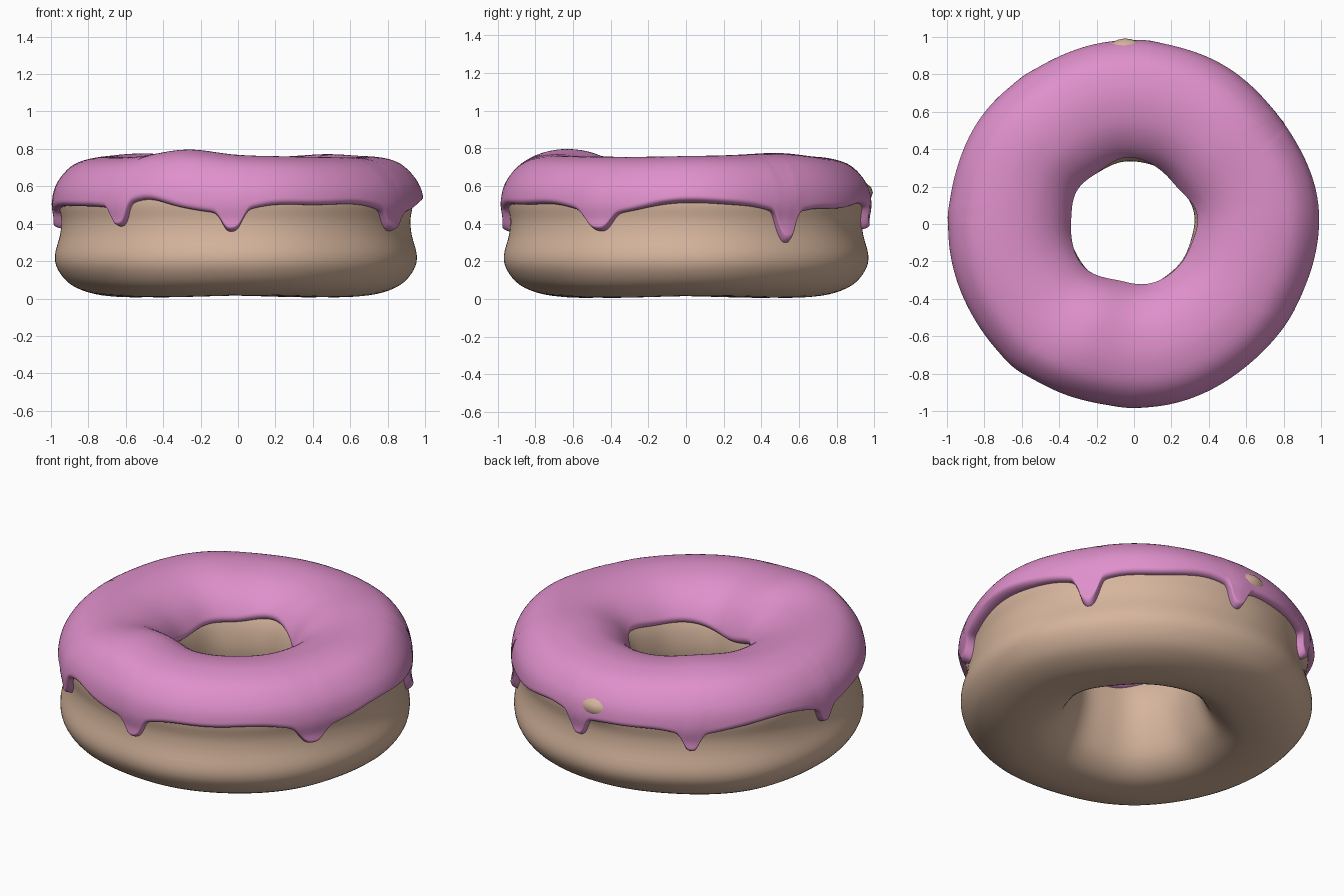
import bpy
from math import sin, cos, pi, radians, sqrt, exp, hypot

if "Cube" in bpy.data.objects:
    bpy.data.objects.remove(bpy.data.objects["Cube"])

CX, CY = -0.015, -0.001

# Dough cross-section (radius, height): bottom, outer wall, top, hole wall
PROFILE = [(.63, .012), (.76, .022), (.88, .07), (.95, .15), (.967, .23),
           (.94, .34), (.933, .42), (.945, .51), (.923, .60), (.85, .683),
           (.74, .718), (.63, .72), (.52, .695), (.425, .635), (.365, .55),
           (.338, .45), (.338, .34), (.372, .21), (.43, .10), (.52, .033)]
N = len(PROFILE)


def spline(t):
    """Closed smooth curve through the profile points."""
    i, f = int(t // 1), t % 1
    p = [PROFILE[(i + k) % N] for k in (-1, 0, 1, 2)]
    return tuple(0.5 * (2 * p[1][a] + (p[2][a] - p[0][a]) * f
                 + (2 * p[0][a] - 5 * p[1][a] + 4 * p[2][a] - p[3][a]) * f * f
                 + (3 * p[1][a] - p[0][a] - 3 * p[2][a] + p[3][a]) * f ** 3)
                 for a in (0, 1))


def offset_point(t, d):
    """Point pushed outward from the profile by d."""
    r, z = spline(t)
    r0, z0 = spline(t - 0.05)
    r1, z1 = spline(t + 0.05)
    dr, dz = r1 - r0, z1 - z0
    n = hypot(dr, dz)
    return r + dz / n * d, z - dr / n * d


def find_t(lo, hi, z):
    """Profile parameter between lo and hi where the height is z."""
    rising = spline(hi)[1] > spline(lo)[1]
    for _ in range(22):
        m = (lo + hi) / 2
        if (spline(m)[1] < z) == rising:
            lo = m
        else:
            hi = m
    return lo


def bell(deg, centre, width):
    d = (deg - centre + 180) % 360 - 180
    return exp(-(d / width) ** 2)


def place(r, z, deg):
    """Lumpy hand-made warp shared by both parts."""
    a = radians(deg)
    up = min(max((z - .45) / .3, 0), 1)
    low = min(max((.3 - z) / .3, 0), 1)
    z += up * (.036 * bell(deg, 248, 17) + .014 * bell(deg, 135, 18)
               + .010 * bell(deg, 45, 18) + .004 * sin(3 * a))
    z += low * .005 * sin(4 * a + 1)
    r += .004 * sin(5 * a + 1) + .003 * sin(8 * a)
    return (CX + r * cos(a), CY + r * sin(a), z)


def make_object(name, verts, faces, colour):
    me = bpy.data.meshes.new(name)
    me.from_pydata(verts, [], faces)
    me.polygons.foreach_set("use_smooth", [True] * len(faces))
    me.update()
    mat = bpy.data.materials.new(name + "_material")
    mat.diffuse_color = colour
    mat.use_nodes = True
    mat.node_tree.nodes["Principled BSDF"].inputs["Base Color"].default_value = mat.diffuse_color
    me.materials.append(mat)
    ob = bpy.data.objects.new(name, me)
    bpy.context.collection.objects.link(ob)
    return ob


# Dough ring, with a small spot that pokes through the icing at the back
SEG, ROWS = 180, 80
verts, faces = [], []
for i in range(SEG):
    deg = 360 * i / SEG
    for j in range(ROWS):
        t = N * j / ROWS
        r, z = spline(t)
        if r > .7:
            r, z = offset_point(t, .055 * bell(deg, 92, 6.5) * exp(-((z - .565) / .055) ** 2))
        verts.append(place(r, z, deg))
for i in range(SEG):
    for j in range(ROWS):
        a, b = i * ROWS, (i + 1) % SEG * ROWS
        k = (j + 1) % ROWS
        faces.append((a + j, b + j, b + k, a + k))
make_object("dough", verts, faces, (.67, .46, .335, 1))

# Icing drips: angle, length, half width in degrees
DRIPS = [(34, .20, 3.6), (86, .14, 3.2), (126, .13, 3.2), (177, .11, 3.0),
         (230, .13, 3.4), (269, .13, 3.8), (331, .12, 5.0)]


def outer_edge(deg):
    a = radians(deg)
    z = .497 + .012 * sin(5 * a + .6) + .008 * sin(9 * a + 2) + .02 * bell(deg, 240, 8)
    for c, length, w in DRIPS:
        d = abs((deg - c + 180) % 360 - 180)
        z -= length * (.78 * exp(-(d / w) ** 3) + .22 * exp(-(d / (w * 2.6)) ** 2))
    return z


def inner_edge(deg):
    a = radians(deg)
    return (.535 + .025 * sin(3 * a + 2.4) + .015 * sin(5 * a + .5)
            - .06 * bell(deg, 240, 25))


# Icing shell following the dough, rounded off at both edges
SEG, ROWS = 600, 56
verts, faces = [], []
for i in range(SEG):
    deg = 360 * i / SEG
    t_out = find_t(4, 9, outer_edge(deg))
    t_in = find_t(12, 15.5, inner_edge(deg))
    drip = max(bell(deg, c, w) for c, _, w in DRIPS)
    verts.append(place(*offset_point(t_out, -.02), deg))
    for j in range(ROWS + 1):
        v = (1 - cos(pi * j / ROWS)) / 2
        t = t_out + (t_in - t_out) * v
        edge = min(t - t_out, t_in - t) * .10
        k = 1 - min(edge / .03, 1)
        low = max(0, 1 - (t - t_out) / 3.5)
        h = .036 + low * (.008 * drip + .025 * bell(deg, 0, 22))
        verts.append(place(*offset_point(t, h * sqrt(1 - k * k)), deg))
    verts.append(place(*offset_point(t_in, -.02), deg))
R = ROWS + 3
for i in range(SEG):
    a, b = i * R, (i + 1) % SEG * R
    for j in range(R - 1):
        faces.append((a + j, b + j, b + j + 1, a + j + 1))
make_object("icing", verts, faces, (.74, .28, .60, 1))
